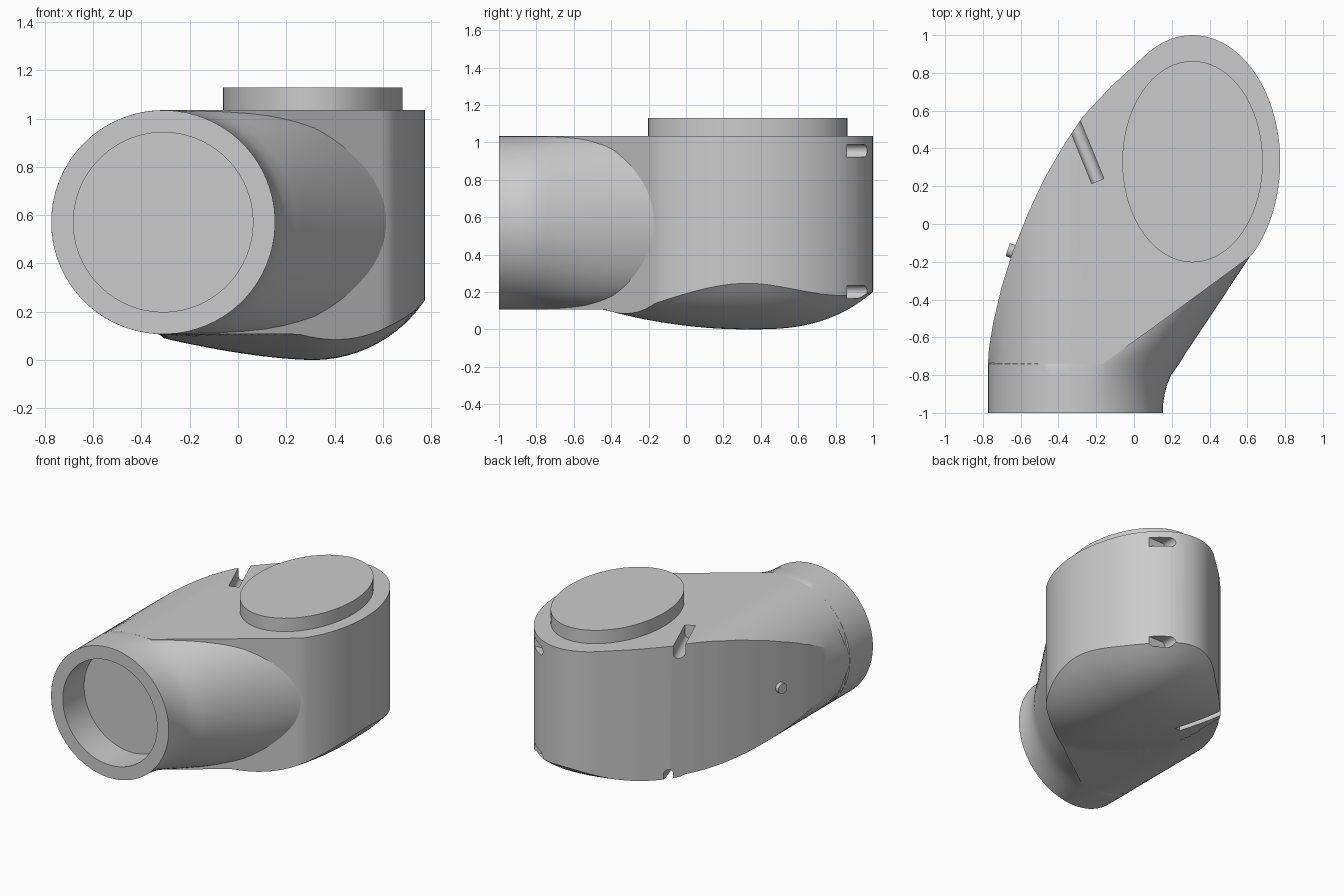
import bpy, bmesh
from math import sin, cos, pi, sqrt, radians, atan2, hypot
from mathutils import Vector, Matrix

if "Cube" in bpy.data.objects:
    bpy.data.objects.remove(bpy.data.objects["Cube"])

R, CX, CZ = 0.464, -0.31, 0.571      # inlet tube radius and centre
EX, EY, EA, EB = 0.31, 0.33, 0.464, 0.67   # upright oval drum


def smooth(ob):
    bpy.ops.object.select_all(action='DESELECT')
    ob.select_set(True)
    bpy.context.view_layer.objects.active = ob
    bpy.ops.object.shade_smooth_by_angle(angle=radians(30))


def finish(bm, name, shaded=True):
    bmesh.ops.recalc_face_normals(bm, faces=bm.faces)
    me = bpy.data.meshes.new(name)
    bm.to_mesh(me)
    bm.free()
    ob = bpy.data.objects.new(name, me)
    bpy.context.collection.objects.link(ob)
    if shaded:
        smooth(ob)
    return ob


def bridge(bm, a, b):
    n = len(a)
    for i in range(n):
        bm.faces.new((a[i], a[(i + 1) % n], b[(i + 1) % n], b[i]))


def arc_z(x):
    d = min(0, x - CX)
    return sqrt(max(0, R * R - d * d))


def top_z(x, y):
    return CZ + arc_z(x)


def bottom_z(x, y):
    dx, dy = x - EX, y - EY
    right = 0.56 - sqrt(0.3136 - max(dx, 0) ** 2)
    left = 0.1 * (max(-dx, 0) / 0.66) ** 1.6
    front = 0.08 * (max(-dy, 0) / 0.67) ** 2
    back = 0.2 * (max(dy, 0) / 0.67) ** 2.8
    z = right + min(left + front, CZ - R) + back
    if x < CX:
        z = max(z, CZ - arc_z(x))
    return min(z, top_z(x, y) - 0.01)


# Footprint: oval drum, swept outer wall, front end, inner wall
outline = [(EX + EA * cos(radians(a)), EY + EB * sin(radians(a))) for a in range(-48, 125, 4)]
corners = [outline[-1], (-0.12, 0.73), (-0.27, 0.57), (-0.37, 0.42), (-0.47, 0.25),
           (-0.56, 0.06), (-0.64, -0.14), (-0.70, -0.33), (-0.745, -0.52),
           (-0.768, -0.66), (-0.773, -0.74), (-0.165, -0.74), (0.1, -0.55), outline[0]]
for p, q in zip(corners, corners[1:]):
    n = max(1, round(hypot(q[0] - p[0], q[1] - p[1]) / 0.04))
    outline += [(p[0] + (q[0] - p[0]) * i / n, p[1] + (q[1] - p[1]) * i / n) for i in range(1, n + 1)]
outline.pop()

# Main housing: top and bottom skins joined by a vertical wall
bm = bmesh.new()
ox, oy = 0.0, 0.1
rims = []
for height in (top_z, bottom_z):
    prev = None
    for k in range(20, 0, -1):
        s = k / 20
        pts = [(ox + (x - ox) * s, oy + (y - oy) * s) for x, y in outline]
        ring = [bm.verts.new((x, y, height(x, y))) for x, y in pts]
        if prev:
            bridge(bm, prev, ring)
        else:
            rims.append(ring)
        prev = ring
    tip = bm.verts.new((ox, oy, height(ox, oy)))
    for i in range(len(prev)):
        bm.faces.new((prev[i], prev[(i + 1) % len(prev)], tip))
bridge(bm, *rims)
body = finish(bm, "housing", False)
cutters = []


def pocket(name, loc, direction, length, width, reach):
    """Round-bottomed slot: a cylinder along direction plus a box opening towards reach."""
    x = Vector(direction).normalized()
    z = Vector(reach).normalized()
    base = Matrix((x, z.cross(x), z)).transposed().to_4x4()
    base.translation = Vector(loc)
    for kind in ("round", "open"):
        bm = bmesh.new()
        if kind == "round":
            bmesh.ops.create_cone(bm, cap_ends=True, segments=24, radius1=width / 2,
                                  radius2=width / 2, depth=length,
                                  matrix=base @ Matrix.Rotation(pi / 2, 4, 'Y'))
        else:
            bmesh.ops.create_cube(bm, size=1, matrix=base @ Matrix.Translation((0, 0, 0.1))
                                  @ Matrix.Diagonal((length * 0.99, width * 0.99, 0.2, 1)))
        cut = finish(bm, name + "_" + kind, False)
        cut.hide_render = True
        m = body.modifiers.new(name, 'BOOLEAN')
        m.operation, m.solver, m.object = 'DIFFERENCE', 'EXACT', cut
        cutters.append(cut)


# Screw pockets on the back right wall
for z in (0.955, 0.2):
    pocket("back_pocket", (0.485, 0.96, z), (0, 1, 0), 0.2, 0.068, (1, 0, 0))
# Grooves in the outer wall, top and bottom
pocket("top_groove", (-0.27, 0.42, 0.975), (0.11, -0.27, 0), 0.42, 0.07, (0, 0, 1))
pocket("bottom_groove", (-0.22, 0.47, 0.13), (0.11, -0.27, 0), 0.42, 0.055, (0, 0, -1))

bpy.context.view_layer.update()
baked = bpy.data.meshes.new_from_object(
    body.evaluated_get(bpy.context.evaluated_depsgraph_get()))
body.modifiers.clear()
body.data = baked
for c in cutters:
    bpy.data.objects.remove(c)
smooth(body)

# Inlet tube: open front, flared inner side running obliquely into the drum
bm = bmesh.new()
N = 72


def tube_ring(y, r, c_right, c_left, rx=None):
    out = []
    for i in range(N):
        a = 2 * pi * (i + 0.5) / N
        x = c_right + (rx or r) * cos(a) if cos(a) > 0 else c_left + r * cos(a)
        out.append(bm.verts.new((x, y, CZ + r * sin(a))))
    return out


rings = [tube_ring(-0.76, 0.372, CX, CX), tube_ring(-1, 0.372, CX, CX)]
bm.faces.new(rings[0])
for y, c in ((-1, CX), (-0.95, -0.309), (-0.9, -0.301), (-0.85, -0.288), (-0.8, -0.267), (-0.74, -0.224)):
    rings.append(tube_ring(y, R, c, CX))
for y, rx in ((-0.68, 0.415), (-0.55, 0.365), (-0.39, 0.33), (-0.25, 0.355), (-0.12, 0.355)):
    c = 0.197 + (y + 0.8) * 0.665 - rx
    rings.append(tube_ring(y, R - 0.001, c, max(-0.28, -0.267 + (y + 0.8) * 0.5), rx))
for a, b in zip(rings, rings[1:]):
    bridge(bm, a, b)
bm.faces.new(rings[-1])
finish(bm, "inlet_tube")

# Oval raised cap on the drum
bm = bmesh.new()
bmesh.ops.create_cone(bm, cap_ends=True, segments=72, radius1=1, radius2=1, depth=1,
                      matrix=Matrix.Translation((EX, EY, 1.08)) @ Matrix.Diagonal((0.372, 0.533, 0.1, 1)))
finish(bm, "top_cap")

# Small screw head on the outer wall
bm = bmesh.new()
bmesh.ops.create_cone(bm, cap_ends=True, segments=24, radius1=0.036, radius2=0.036, depth=0.06,
                      matrix=Matrix.Translation((-0.64, -0.145, CZ))
                      @ Matrix.Rotation(atan2(0.3, -0.93), 4, 'Z') @ Matrix.Rotation(pi / 2, 4, 'Y'))
finish(bm, "wall_screw")
